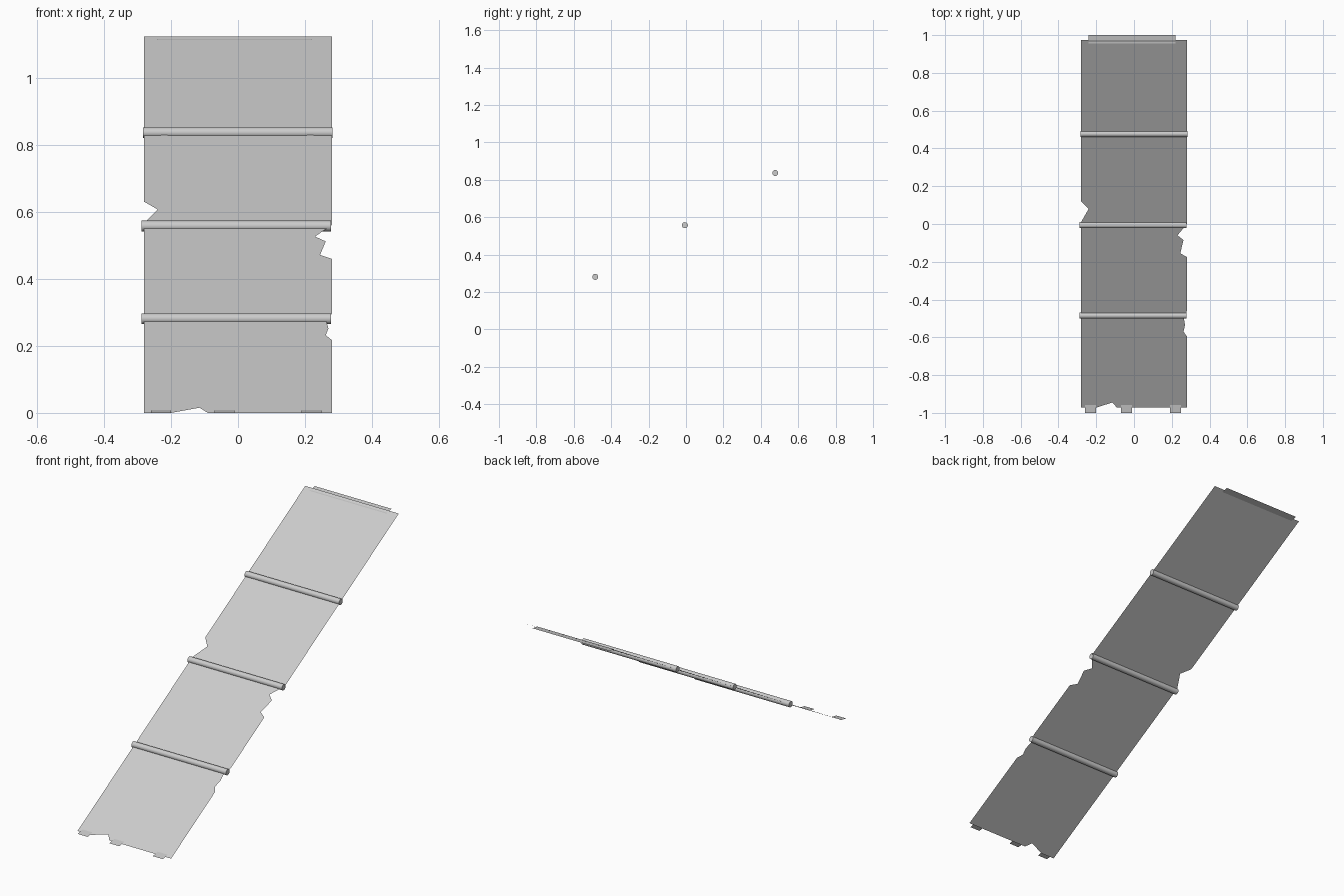
import bpy, bmesh, math
from mathutils import Vector

cube = bpy.data.objects.get("Cube")
if cube:
    bpy.data.objects.remove(cube)

SLOPE = math.tan(math.radians(30))
FOOT = -0.972


def height(y):
    return (y - FOOT) * SLOPE


metal = bpy.data.materials.new("grey metal")
metal.use_nodes = True
grey = (0.6, 0.6, 0.6, 1)
metal.diffuse_color = grey
metal.node_tree.nodes["Principled BSDF"].inputs["Base Color"].default_value = grey


def add_face(name, points):
    bm = bmesh.new()
    face = bm.faces.new([bm.verts.new(p) for p in points])
    bm.normal_update()
    if face.normal.z < 0:
        face.normal_flip()
    mesh = bpy.data.meshes.new(name)
    bm.to_mesh(mesh)
    bm.free()
    mesh.materials.append(metal)
    obj = bpy.data.objects.new(name, mesh)
    bpy.context.collection.objects.link(obj)
    return obj


# Sloping sheet with torn edges, listed counter-clockwise
outline = [
    (-0.28, FOOT), (-0.2, FOOT), (-0.115, -0.945), (-0.09, FOOT), (0.28, FOOT),
    (0.28, -0.595), (0.262, -0.57), (0.27, -0.535), (0.264, -0.5), (0.28, -0.46),
    (0.28, -0.175), (0.245, -0.155), (0.262, -0.085), (0.23, -0.06), (0.28, 0.0),
    (0.28, 0.975), (-0.28, 0.975),
    (-0.28, 0.12), (-0.24, 0.08), (-0.28, 0.01),
]
add_face("ramp_sheet", [(x, y, height(y)) for x, y in outline])


# Flat lips where the sheet meets the ground and the upper ledge
def add_lip(name, x0, x1, y0, y1, z0, z1):
    add_face(name, [(x0, y0, z0), (x1, y0, z0), (x1, y1, z1), (x0, y1, z1)])


add_lip("top_lip", -0.24, 0.22, 0.955, 1.0, height(0.955) + 0.003, height(0.975))
for i, x in enumerate((-0.23, -0.04, 0.22)):
    add_lip(f"bottom_tab_{i + 1}", x - 0.03, x + 0.03, -1.0, -0.958, 0.0, height(-0.958))

# Narrow reinforcing strips lying on the sheet
for row, (y0, y1) in enumerate(((-0.46, -0.02), (0.18, 0.47))):
    for side, x in (("right", -0.22), ("left", 0.216)):
        lift = 0.001
        add_lip(f"{side}_strip_{row + 1}", x - 0.01, x + 0.01, y0, y1,
                height(y0) + lift, height(y1) + lift)

# Round cross bars
for i, (x, y) in enumerate(((-0.005, -0.485), (-0.005, -0.006), (-0.001, 0.477))):
    bpy.ops.mesh.primitive_cylinder_add(
        vertices=16, radius=0.016, depth=0.566,
        location=Vector((x, y, height(y))), rotation=(0, math.pi / 2, 0))
    bar = bpy.context.object
    bar.name = f"cross_bar_{i + 1}"
    bar.data.materials.append(metal)
    bpy.ops.object.shade_smooth_by_angle(angle=math.radians(40))
